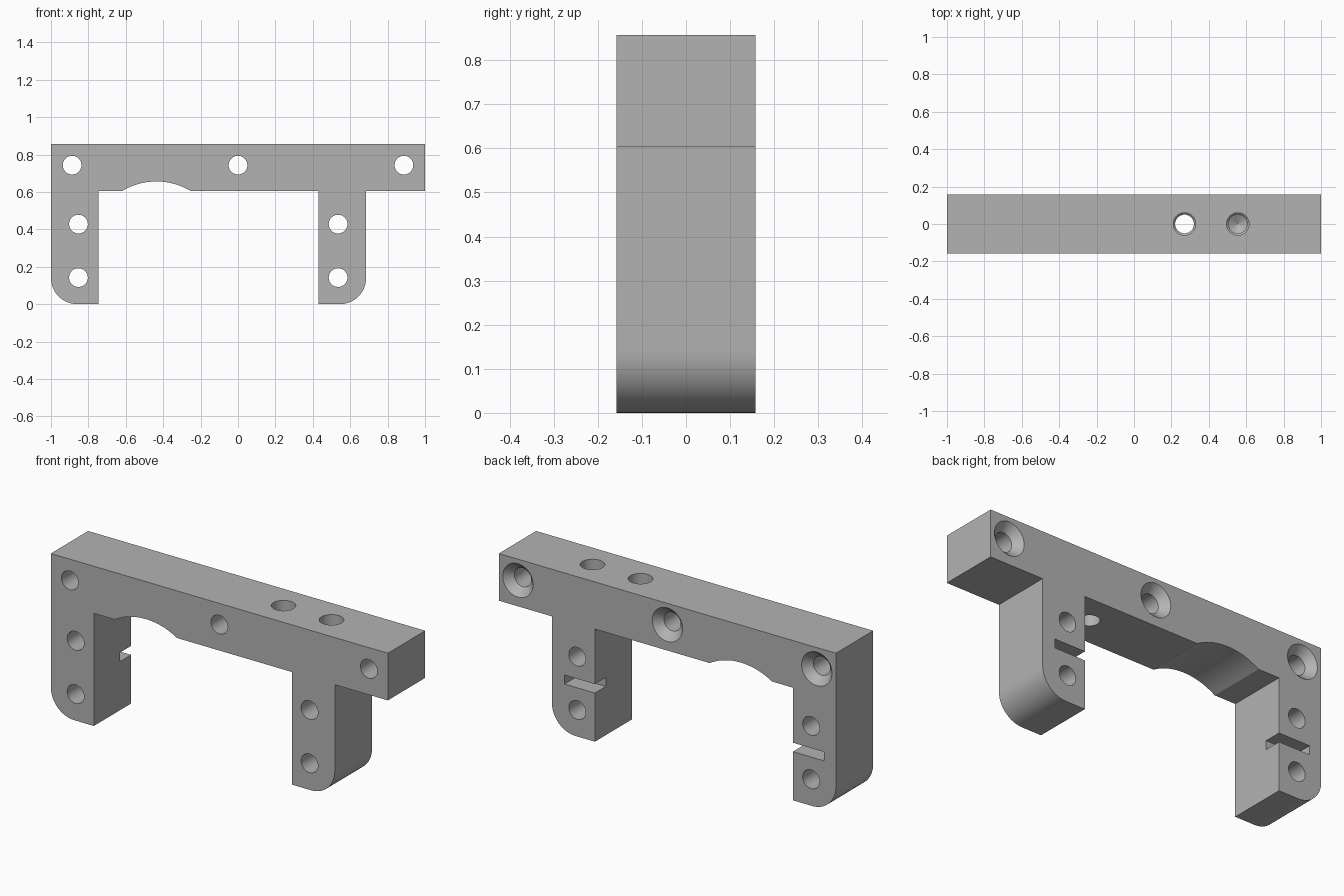
import bpy, bmesh
from math import cos, sin, pi, asin
from mathutils import Vector, Matrix

cube = bpy.data.objects.get("Cube")
if cube:
    bpy.data.objects.remove(cube)

HALF_Y, TOP, BEAM_Z = 0.158, 0.857, 0.604
CORNER = 0.14


def arc(cx, cz, r, a0, a1, n):
    return [(cx + r * cos(a0 + (a1 - a0) * i / n), cz + r * sin(a0 + (a1 - a0) * i / n))
            for i in range(n + 1)]


def to_object(bm, name):
    bmesh.ops.recalc_face_normals(bm, faces=bm.faces)
    mesh = bpy.data.meshes.new(name)
    bm.to_mesh(mesh)
    bm.free()
    obj = bpy.data.objects.new(name, mesh)
    bpy.context.collection.objects.link(obj)
    return obj


def lathe(bm, origin, axis, profile, n=40):
    """Closed turned solid; profile is (distance along axis, radius)."""
    turn = Vector((0, 0, 1)).rotation_difference(Vector(axis)).to_matrix()
    rings = [[bm.verts.new(Vector(origin) + turn @ Vector((r * cos(2 * pi * i / n),
                                                           r * sin(2 * pi * i / n), t)))
              for i in range(n)] for t, r in profile]
    for a, b in zip(rings, rings[1:]):
        for i in range(n):
            j = (i + 1) % n
            bm.faces.new((a[i], a[j], b[j], b[i]))
    bm.faces.new(rings[0][::-1])
    bm.faces.new(rings[-1])


def box(bm, lo, hi):
    size = [b - a for a, b in zip(lo, hi)]
    mid = [(a + b) / 2 for a, b in zip(lo, hi)]
    bmesh.ops.create_cube(bm, size=1, matrix=Matrix.Translation(mid) @ Matrix.Diagonal((*size, 1)))


# Bracket outline: beam, two legs with a rounded outer corner, shallow arch
R, half, arch_x = 0.355, 0.185, -0.436
a = asin(half / R)
outline = [(-1, TOP)]
outline += arc(-1 + CORNER, CORNER, CORNER, pi, 1.5 * pi, 16)
outline += [(-0.745, 0), (-0.745, BEAM_Z)]
outline += arc(arch_x, BEAM_Z - R * cos(a), R, pi / 2 + a, pi / 2 - a, 20)
outline += [(0.43, BEAM_Z), (0.43, 0)]
outline += arc(0.685 - CORNER, CORNER, CORNER, -pi / 2, 0, 16)
outline += [(0.685, BEAM_Z), (1, BEAM_Z), (1, TOP)]

bm = bmesh.new()
face = bm.faces.new([bm.verts.new((x, -HALF_Y, z)) for x, z in outline])
side = bmesh.ops.extrude_face_region(bm, geom=[face])["geom"]
bmesh.ops.translate(bm, vec=(0, 2 * HALF_Y, 0),
                    verts=[v for v in side if isinstance(v, bmesh.types.BMVert)])
bracket = to_object(bm, "mounting_bracket")

# Holes and slots
bm = bmesh.new()
back, over = 2 * HALF_Y, 0.02
for x in (-0.887, 0, 0.887):  # countersunk from the back
    lathe(bm, (x, -HALF_Y, 0.743), (0, 1, 0),
          [(-over, 0.05), (back - 0.042, 0.05), (back, 0.09), (back + over, 0.09)])
for x in (-0.853, 0.535):  # plain leg holes
    for z in (0.142, 0.428):
        lathe(bm, (x, -HALF_Y, z), (0, 1, 0), [(-over, 0.05), (back + over, 0.05)])
for inner, outer in ((-0.745 + over, -0.93), (0.43 - over, 0.61)):  # slots in the back
    box(bm, (min(inner, outer), 0.065, 0.261), (max(inner, outer), HALF_Y + over, 0.309))
# stepped hole through the beam and blind drilled hole above the leg
lathe(bm, (0.27, 0, TOP), (0, 0, -1),
      [(-over, 0.06), (0.15, 0.06), (0.16, 0.05), (0.3, 0.05)])
lathe(bm, (0.555, 0, TOP), (0, 0, -1),
      [(-over, 0.06), (0.15, 0.06), (0.16, 0.05), (0.27, 0.05), (0.299, 0.001)])
cutter = to_object(bm, "hole_cutter")
cutter.hide_render = True

cut = bracket.modifiers.new("holes", "BOOLEAN")
cut.operation, cut.solver, cut.object = "DIFFERENCE", "EXACT", cutter
bpy.ops.object.select_all(action="DESELECT")
bracket.select_set(True)
bpy.context.view_layer.objects.active = bracket
bpy.ops.object.modifier_apply(modifier=cut.name)
bpy.data.objects.remove(cutter)

# Single grey finish
grey = bpy.data.materials.new("plain_grey")
grey.use_nodes = True
colour = (0.45, 0.45, 0.45, 1)
grey.diffuse_color = colour
grey.node_tree.nodes["Principled BSDF"].inputs["Base Color"].default_value = colour
bracket.data.materials.clear()
bracket.data.materials.append(grey)
bpy.ops.object.shade_smooth_by_angle(angle=0.4)
